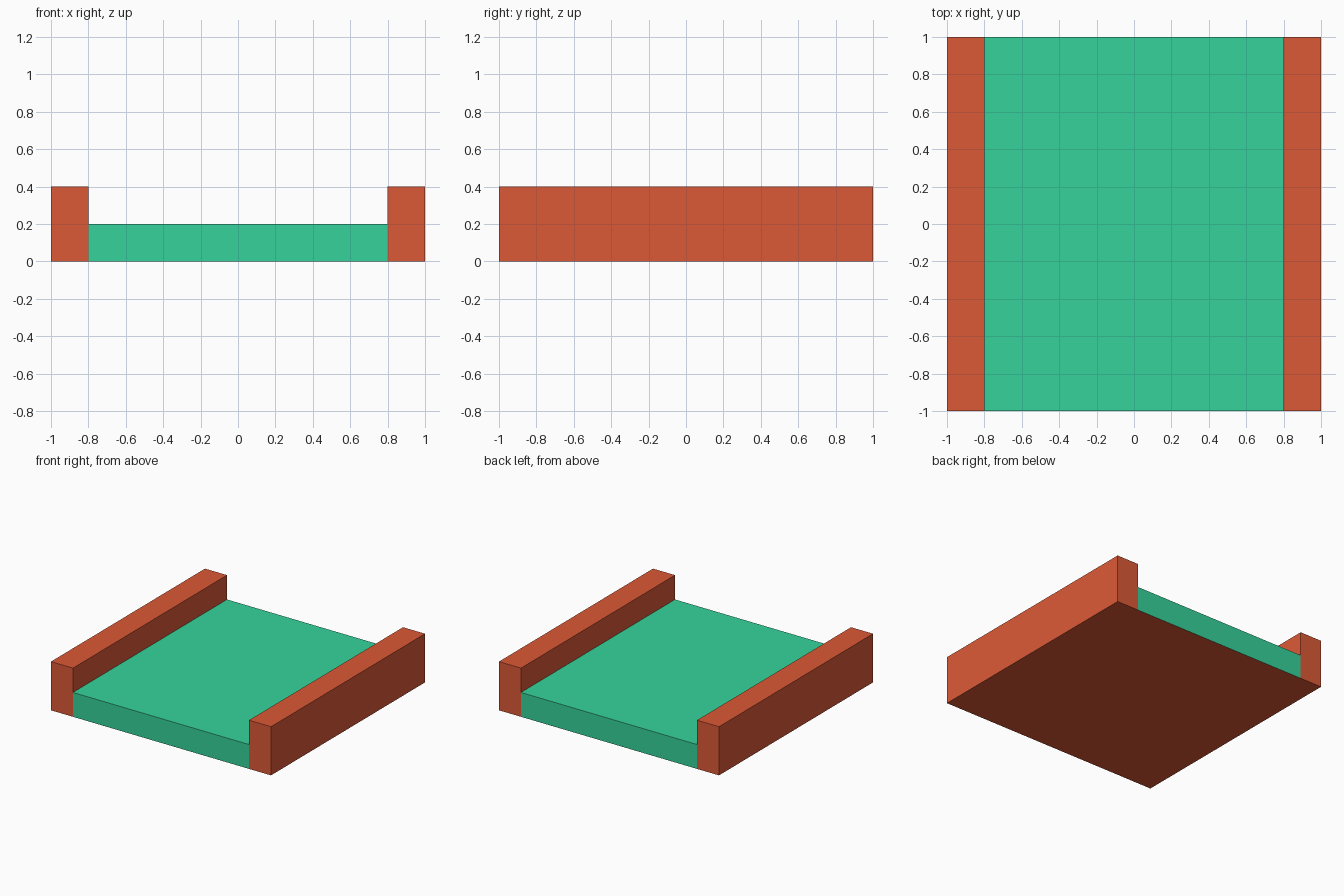
import bpy, bmesh
from mathutils import Vector

if "Cube" in bpy.data.objects:
    bpy.data.objects.remove(bpy.data.objects["Cube"])

OUTER, INNER = 1.0, 0.8      # half widths of tray and deck
HALF_LEN, DECK, RAIL = 1.0, 0.2, 0.4


def material(name, rgb):
    mat = bpy.data.materials.new(name)
    mat.diffuse_color = (*rgb, 1)
    mat.use_nodes = True
    mat.node_tree.nodes["Principled BSDF"].inputs["Base Color"].default_value = mat.diffuse_color
    return mat


bm = bmesh.new()


def profile(points):
    return bm.faces.new([bm.verts.new((x, -HALF_LEN, z)) for x, z in points])


# Front cross-section: deck between two raised side rails
profile([(-INNER, 0), (INNER, 0), (INNER, DECK), (-INNER, DECK)])
for s in (-1, 1):
    profile([(s * OUTER, 0), (s * INNER, 0), (s * INNER, DECK),
             (s * INNER, RAIL), (s * OUTER, RAIL)])
bmesh.ops.remove_doubles(bm, verts=bm.verts, dist=1e-5)

# Extrude the section front to back as one closed solid
ext = bmesh.ops.extrude_face_region(bm, geom=bm.faces[:], use_keep_orig=True)
bmesh.ops.translate(bm, vec=Vector((0, 2 * HALF_LEN, 0)),
                    verts=[g for g in ext["geom"] if isinstance(g, bmesh.types.BMVert)])
bmesh.ops.recalc_face_normals(bm, faces=bm.faces)

# Green deck top and ends; rails and underside stay red
for f in bm.faces:
    c = f.calc_center_median()
    f.material_index = int(abs(c.x) < INNER - 0.01 and c.z > 0.01)

mesh = bpy.data.meshes.new("railed_platform")
bm.to_mesh(mesh)
bm.free()
mesh.materials.append(material("rail_red", (0.72, 0.10, 0.037)))
mesh.materials.append(material("deck_green", (0.037, 0.65, 0.33)))
bpy.context.collection.objects.link(bpy.data.objects.new("railed_platform", mesh))
